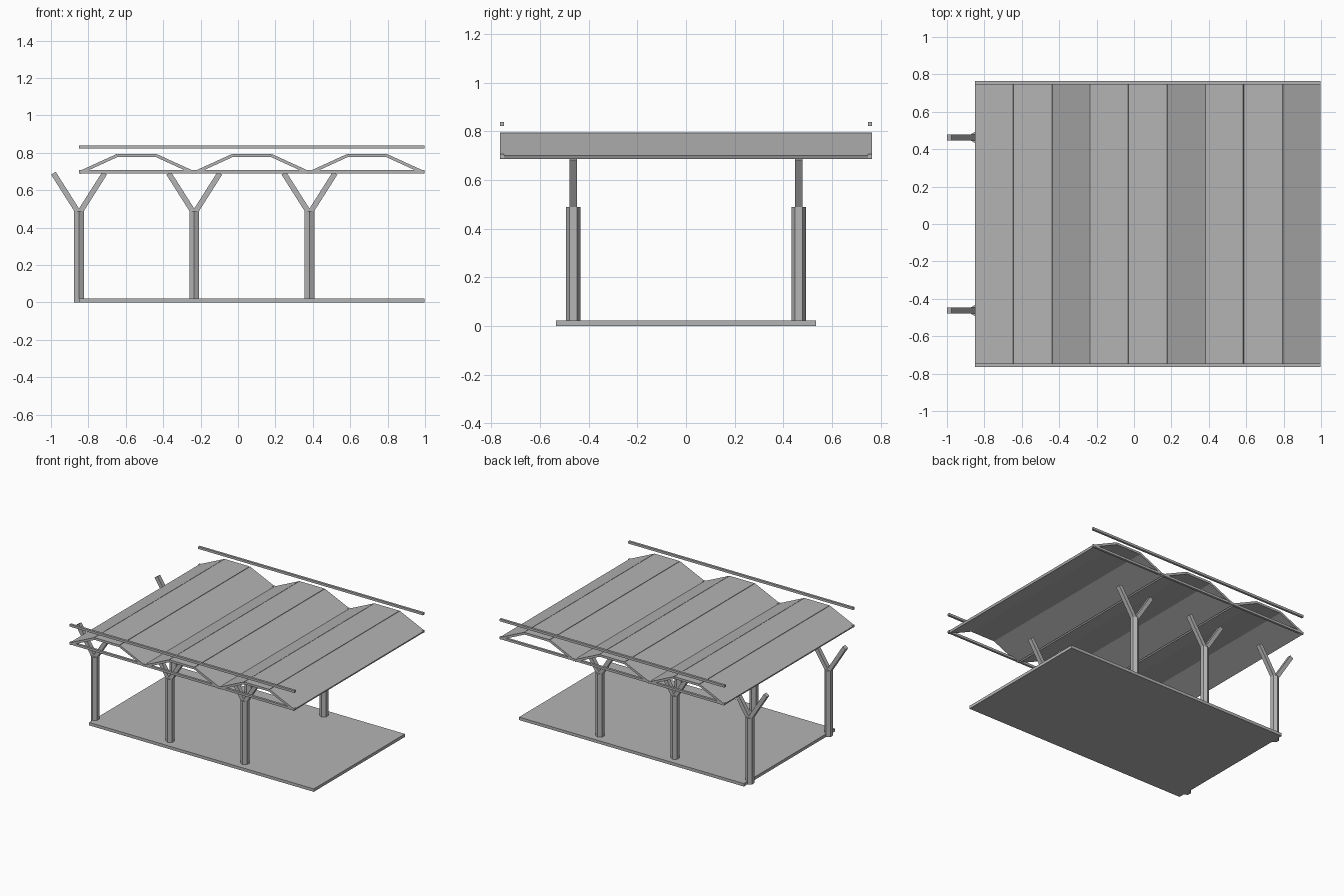
import bpy
import math
from mathutils import Vector

if "Cube" in bpy.data.objects:
    bpy.data.objects.remove(bpy.data.objects["Cube"])

X0, BAY, X1 = -0.85, 0.616, 0.998   # left edge, bay width, right edge

grey = bpy.data.materials.new("plain grey")
grey.diffuse_color = (0.46, 0.46, 0.46, 1)
grey.use_nodes = True
grey.node_tree.nodes["Principled BSDF"].inputs["Base Color"].default_value = grey.diffuse_color


def box(name, x, y, z):
    """Axis-aligned box from (min, max) ranges."""
    ranges = (x, y, z)
    bpy.ops.mesh.primitive_cube_add(size=1, location=[(a + b) / 2 for a, b in ranges])
    ob = bpy.context.object
    ob.name = name
    ob.scale = [b - a for a, b in ranges]
    ob.data.materials.append(grey)
    return ob


def bar(name, start, end, y, depth, thick):
    """Square-ended bar between two (x, z) points, running in the xz plane."""
    a, b = Vector((start[0], y, start[1])), Vector((end[0], y, end[1]))
    d = b - a
    bpy.ops.mesh.primitive_cube_add(size=1, location=(a + b) / 2)
    ob = bpy.context.object
    ob.name = name
    ob.scale = (d.length, depth, thick)
    ob.rotation_euler = (0, -math.atan2(d.z, d.x), 0)
    ob.data.materials.append(grey)
    return ob


# Floor slab
box("floor_slab", (X0, X1), (-0.535, 0.535), (0, 0.022))

# Hexagonal columns with forked branches
for i in range(3):
    x = X0 + i * BAY
    for y in (-0.463, 0.463):
        bpy.ops.mesh.primitive_cylinder_add(vertices=6, radius=0.03, depth=0.49,
                                            location=(x, y, 0.245))
        column = bpy.context.object
        column.name = "column"
        column.data.materials.append(grey)
        for side in (-1, 1):
            bar("branch", (x, 0.475), (x + side * 0.137, 0.691), y, 0.031, 0.029)

# Folded roof: three separate panels per bay
for i in range(3):
    x = X0 + i * BAY
    fold = [(x + 0.003, 0.694), (x + BAY / 3, 0.7865),
            (x + 2 * BAY / 3, 0.7865), (x + BAY - 0.003, 0.694)]
    for a, b in zip(fold, fold[1:]):
        bar("roof_panel", a, b, 0, 1.53, 0.0165)

# Edge beams under the roof and rails floating above it
for s in (-1, 1):
    ys = sorted((s * 0.747, s * 0.764))
    box("edge_beam", (X0, X1), ys, (0.69, 0.707))
    box("upper_rail", (X0, X1), ys, (0.822, 0.839))
